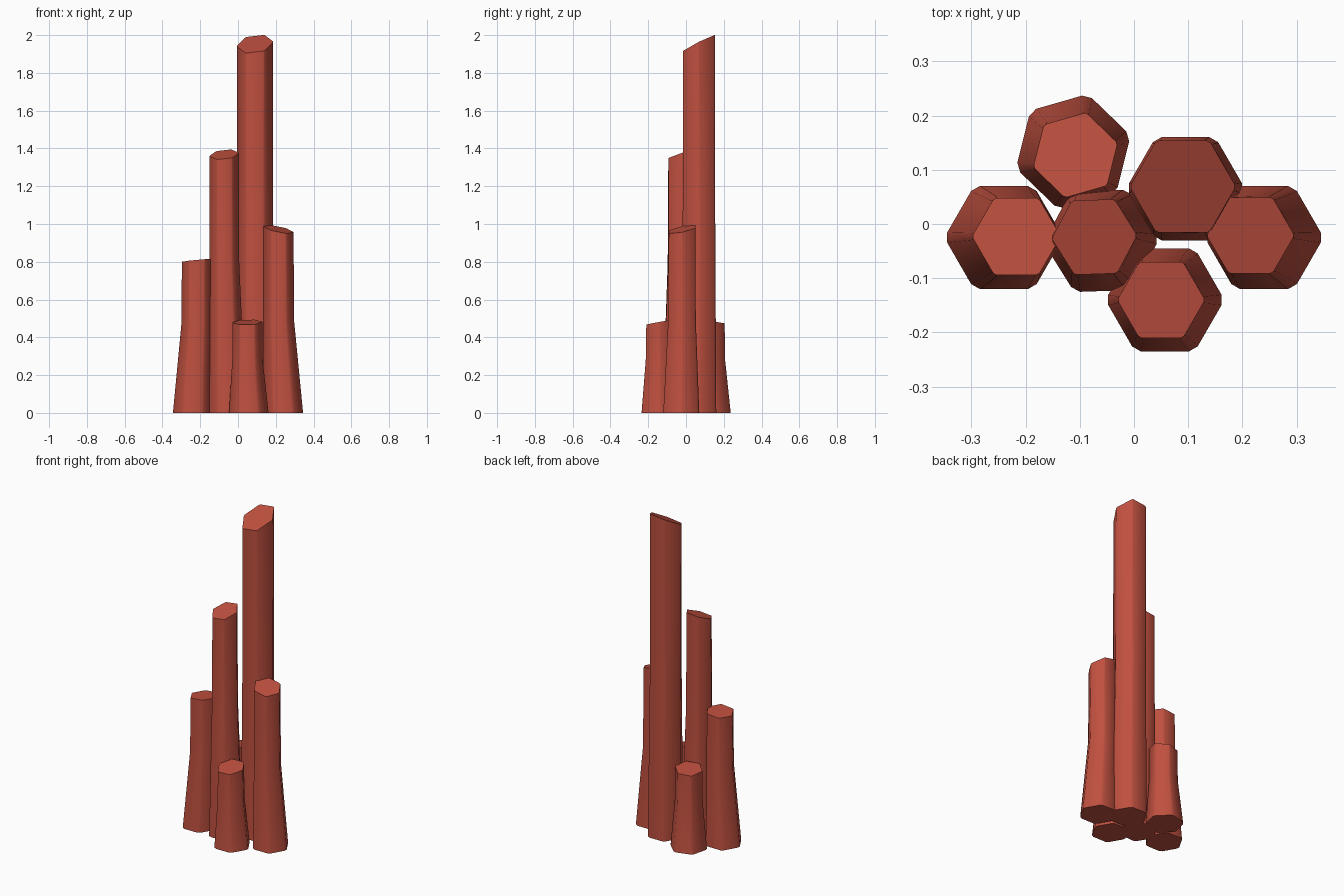
import bpy, bmesh, math
from mathutils import Vector

cube = bpy.data.objects.get("Cube")
if cube:
    bpy.data.objects.remove(cube, do_unlink=True)

red = bpy.data.materials.new("brick_red")
red.use_nodes = True
red.diffuse_color = (0.52, 0.08, 0.05, 1)
red.node_tree.nodes["Principled BSDF"].inputs["Base Color"].default_value = red.diffuse_color


def hexagon(center, radius, turn, cut):
    """Hexagon outline with each corner cut off."""
    corners = [Vector(center) + radius * Vector((math.cos(a), math.sin(a)))
               for a in (math.radians(turn + 60 * i) for i in range(6))]
    points = []
    for i, c in enumerate(corners):
        points += [c.lerp(corners[i - 1], cut), c.lerp(corners[(i + 1) % 6], cut)]
    return points


def column(name, base, base_r, top, top_r, height, slope, turn=0, waist=0.58):
    bm = bmesh.new()
    top = Vector(top)
    waist_center = top.lerp(Vector(base), 0.06)
    waist_r = top_r + 0.12 * (base_r - top_r)
    # Flared foot, waist and slanted top
    sections = [(base, base_r, 0, 0.1), (waist_center, waist_r, height * waist, 0.09),
                (top, top_r, None, 0.05)]
    rings = []
    for center, radius, z, cut in sections:
        ring = []
        for p in hexagon(center, radius, turn, cut):
            level = height + (p - top).dot(Vector(slope)) if z is None else z
            ring.append(bm.verts.new((p.x, p.y, level)))
        rings.append(ring)
    for low, high in zip(rings, rings[1:]):
        for i in range(len(low)):
            j = (i + 1) % len(low)
            bm.faces.new((low[i], low[j], high[j], high[i]))
    bm.faces.new(rings[0][::-1])
    bm.faces.new(rings[-1])
    mesh = bpy.data.meshes.new(name)
    bm.to_mesh(mesh)
    bm.free()
    mesh.materials.append(red)
    obj = bpy.data.objects.new(name, mesh)
    bpy.context.collection.objects.link(obj)
    obj.select_set(True)
    bpy.context.view_layer.objects.active = obj


bpy.ops.object.select_all(action='DESELECT')
column("tall_column", (0.095, 0.065), 0.11, (0.09, 0.069), 0.098, 1.953, (0.12, 0.5), waist=0.5)
column("middle_column", (-0.06, -0.031), 0.107, (-0.073, -0.024), 0.079, 1.368, (0.1, 0.33), 2)
column("right_column", (0.24, -0.025), 0.11, (0.215, -0.021), 0.081, 0.972, (-0.2, 0.2), waist=0.5)
column("left_column", (-0.24, -0.025), 0.11, (-0.217, -0.023), 0.082, 0.807, (0.09, -0.04))
column("front_column", (0.057, -0.14), 0.11, (0.05, -0.14), 0.081, 0.48, (0.02, 0.18))
column("back_column", (-0.112, 0.133), 0.11, (-0.108, 0.127), 0.081, 0.48, (0.08, -0.1), 16)
bpy.ops.object.shade_smooth_by_angle(angle=math.radians(40))
